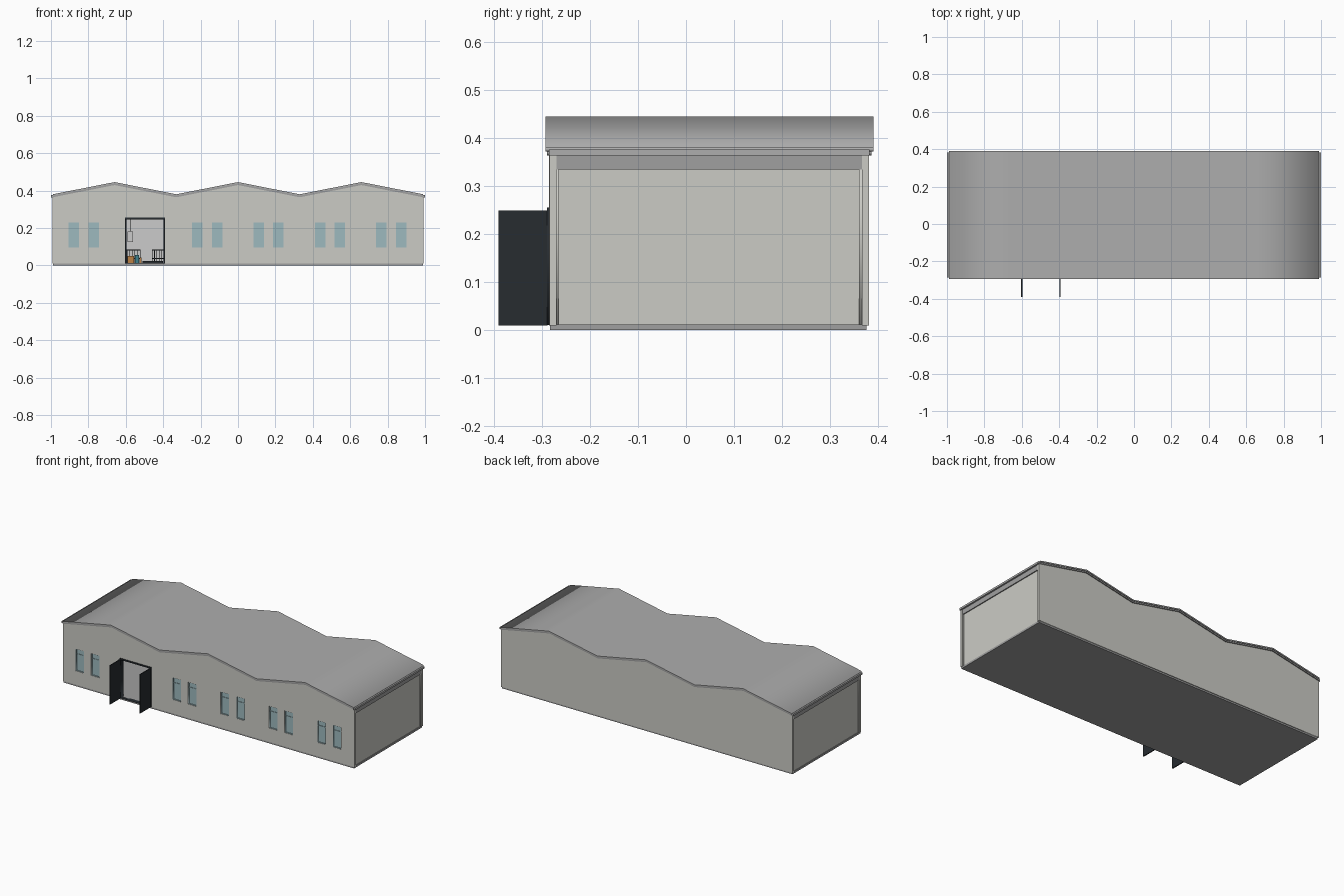
import bpy
from mathutils import Matrix

if "Cube" in bpy.data.objects:
    bpy.data.objects.remove(bpy.data.objects["Cube"])


def mat(name, r, g, b):
    m = bpy.data.materials.new(name)
    m.diffuse_color = (r, g, b, 1)
    m.use_nodes = True
    m.node_tree.nodes["Principled BSDF"].inputs["Base Color"].default_value = m.diffuse_color
    return m


WALL = mat("wall_paint", 0.60, 0.60, 0.56)
ROOF = mat("roof_sheet", 0.42, 0.42, 0.42)
TRIM = mat("trim_grey", 0.35, 0.35, 0.35)
DARK = mat("dark_metal", 0.02, 0.025, 0.03)
GLASS = mat("glass", 0.34, 0.49, 0.52)
WHITE = mat("white_paint", 0.9, 0.9, 0.9)
WOOD = mat("wood", 0.5, 0.22, 0.06)
TEAL = mat("teal", 0.05, 0.22, 0.27)


def box(name, x0, x1, y0, y1, z0, z1, material):
    bpy.ops.mesh.primitive_cube_add(size=1, location=((x0 + x1) / 2, (y0 + y1) / 2, (z0 + z1) / 2))
    o = bpy.context.object
    o.name = name
    o.data.transform(Matrix.Diagonal((x1 - x0, y1 - y0, z1 - z0, 1)))
    o.data.materials.append(material)
    return o


def rect(x0, x1, z0, z1):
    return [(x0, z0), (x1, z0), (x1, z1), (x0, z1)]


def plate(name, loops, y0, y1, material):
    """Extrude an x-z outline (further loops are holes) from y0 to y1."""
    c = bpy.data.curves.new(name, 'CURVE')
    c.dimensions = '2D'
    c.fill_mode = 'BOTH'
    c.extrude = (y1 - y0) / 2
    for loop in loops:
        s = c.splines.new('POLY')
        s.points.add(len(loop) - 1)
        for p, (x, z) in zip(s.points, loop):
            p.co = (x, z, 0, 1)
        s.use_cyclic_u = True
    tmp = bpy.data.objects.new(name + "_curve", c)
    bpy.context.collection.objects.link(tmp)
    dg = bpy.context.evaluated_depsgraph_get()
    me = bpy.data.meshes.new_from_object(tmp.evaluated_get(dg))
    bpy.data.objects.remove(tmp)
    me.transform(Matrix.Translation((0, (y0 + y1) / 2, 0)) @ Matrix.Rotation(1.5707963, 4, 'X'))
    me.materials.clear()
    me.materials.append(material)
    o = bpy.data.objects.new(name, me)
    bpy.context.collection.objects.link(o)
    return o


# shared zigzag roof line
RIDGE = [(-0.99, 0.38), (-0.66, 0.445), (-0.33, 0.38), (0, 0.445), (0.33, 0.38), (0.66, 0.445), (0.99, 0.38)]


def band(top, bottom):
    return [(x, z - top) for x, z in RIDGE] + [(x, z - bottom) for x, z in reversed(RIDGE)]


# roof and gable edge trim
plate("roof", [band(0, 0.008)], -0.293, 0.39, ROOF)
plate("front_edge_trim", [band(0.006, 0.016)], -0.289, -0.28, TRIM)
plate("back_edge_trim", [band(0.006, 0.016)], 0.377, 0.386, TRIM)

# floor slab
box("floor_slab", -0.988, 0.988, -0.283, 0.376, 0, 0.012, TRIM)

# front and back walls
outline = [(-0.988, 0.01)] + [(max(-0.988, min(0.988, x)), z - 0.006) for x, z in RIDGE] + [(0.988, 0.01)]
windows = [(c + d - 0.028, c + d + 0.028) for c in (-0.825, -0.165, 0.163, 0.492, 0.82) for d in (-0.053, 0.053)]
DX0, DX1, DZ = -0.605, -0.39, 0.255
holes = [rect(a, b, 0.095, 0.23) for a, b in windows]
plate("front_wall", [outline] + holes + [rect(DX0, DX1, 0.011, DZ)], -0.285, -0.265, WALL)
plate("back_wall", [outline], 0.36, 0.38, WALL)
box("back_lining", -0.97, 0.97, 0.355, 0.359, 0.012, 0.37, WHITE)

# end walls, gutters, corner posts
for s, side in ((-1, "left"), (1, "right")):
    def end(name, a, b, y0, y1, z0, z1, m):
        box(side + name, min(s * a, s * b), max(s * a, s * b), y0, y1, z0, z1, m)
    end("_end_wall", 0.968, 0.984, -0.27, 0.37, 0.01, 0.372, WALL)
    end("_fascia", 0.98, 0.99, -0.28, 0.377, 0.334, 0.364, TRIM)
    end("_gutter", 0.984, 1.0, -0.285, 0.382, 0.364, 0.376, ROOF)
    for y in (-0.284, 0.367):
        end("_corner_post", 0.98, 0.992, y, y + 0.014, 0.01, 0.366, WALL)

# windows: glass, frame, transom
for a, b in windows:
    box("window_glass", a, b, -0.277, -0.273, 0.095, 0.23, GLASS)
    plate("window_frame", [rect(a, b, 0.095, 0.23), rect(a + 0.003, b - 0.003, 0.098, 0.227)], -0.283, -0.270, GLASS)
    box("window_transom", a, b, -0.280, -0.272, 0.197, 0.200, GLASS)

# doorway frame and open leaves
plate("door_frame", [rect(DX0, DX1, 0.011, DZ), rect(DX0 + 0.008, DX1 - 0.008, 0.012, DZ - 0.009)],
      -0.289, -0.262, DARK)
box("left_door_leaf", -0.603, -0.597, -0.39, -0.288, 0.01, 0.249, DARK)
box("right_door_leaf", -0.398, -0.392, -0.39, -0.288, 0.01, 0.249, DARK)

# interior seen through the doorway
for x0, x1 in ((-0.595, -0.52), (-0.46, -0.395)):
    for z in (0.035, 0.08):
        box("railing_bar", x0, x1, 0.1, 0.104, z, z + 0.004, DARK)
    for i in range(6):
        x = x0 + i * (x1 - x0 - 0.004) / 5
        box("railing_post", x, x + 0.003, 0.1, 0.104, 0.012, 0.082, DARK)
box("wood_crate", -0.592, -0.555, -0.1, -0.06, 0.012, 0.05, WOOD)
box("teal_crate", -0.55, -0.53, -0.1, -0.06, 0.012, 0.055, TEAL)
box("small_crate", -0.527, -0.515, -0.1, -0.06, 0.012, 0.042, WOOD)
box("floor_beam", -0.51, -0.4, -0.1, -0.085, 0.012, 0.022, DARK)
box("hanging_panel", -0.59, -0.562, 0.0, 0.012, 0.125, 0.182, WHITE)
box("hanging_rod", -0.577, -0.574, 0.004, 0.008, 0.182, 0.395, DARK)
